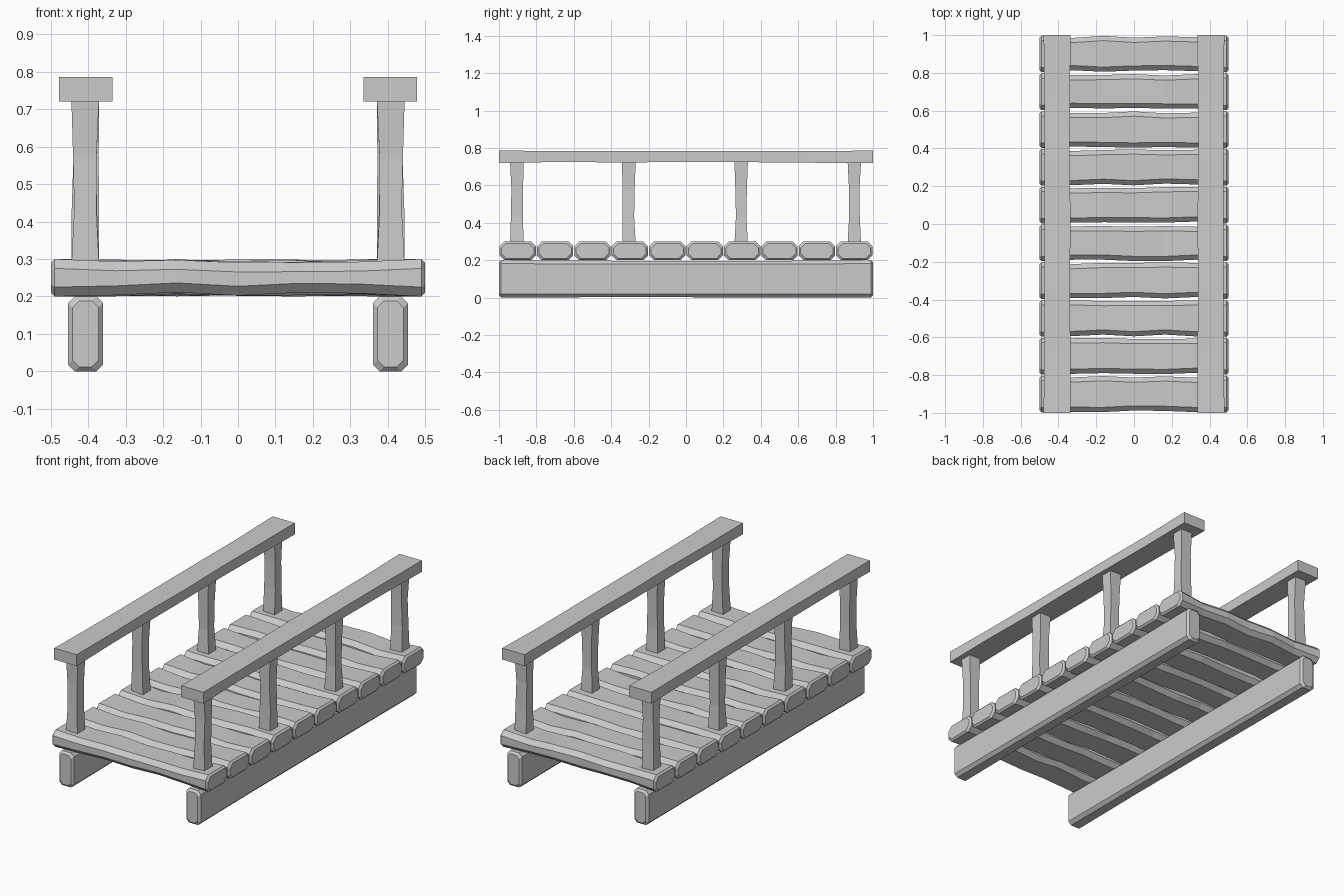
import bpy, bmesh, random
from mathutils import Vector

if "Cube" in bpy.data.objects:
    bpy.data.objects.remove(bpy.data.objects["Cube"])

random.seed(4)


def timber(name, centre, size, axis, stations, chamfer=0.0, end=0.0, wob=0.0, mirror=False):
    """Loft a rough-hewn timber along an axis, with an optionally chamfered section."""
    n = axis                      # long axis index
    u, v = [i for i in range(3) if i != n]
    L, a, b = size[n] / 2, size[u] / 2, size[v] / 2
    c = chamfer
    if c:
        sec = [(-a, -b + c), (-a + c, -b), (a - c, -b), (a, -b + c),
               (a, b - c), (a - c, b), (-a + c, b), (-a, b - c)]
    else:
        sec = [(-a, -b), (a, -b), (a, b), (-a, b)]
    ts = [-1 + 2 * i / (stations - 1) for i in range(stations)]
    rows = [(t * (L - end), 1.0, 0.0 if abs(t) == 1 else wob) for t in ts]
    if end:
        rows = [(-L, 0, 0)] + rows + [(L, 0, 0)]
    bm = bmesh.new()
    rings = []
    for pos, full, w in rows:
        ring = []
        # Each side is shaved inward by its own amount
        cut = [random.uniform(0, w) for _ in range(4)]
        inset = 0 if full else end
        for p, q in sec:
            p -= (cut[0] + inset) if p > 0 else -(cut[1] + inset)
            q -= (cut[2] + inset) if q > 0 else -(cut[3] + inset)
            co = Vector(centre)
            co[n] += pos
            co[u] += p
            co[v] += q
            ring.append(bm.verts.new(co))
        rings.append(ring)
    k = len(sec)
    for r0, r1 in zip(rings, rings[1:]):
        for i in range(k):
            bm.faces.new((r0[i], r0[(i + 1) % k], r1[(i + 1) % k], r1[i]))
    bm.faces.new(rings[0])
    bm.faces.new(rings[-1])
    bmesh.ops.recalc_face_normals(bm, faces=bm.faces)
    me = bpy.data.meshes.new(name)
    bm.to_mesh(me)
    bm.free()
    ob = bpy.data.objects.new(name, me)
    bpy.context.collection.objects.link(ob)
    if mirror:
        ob.modifiers.new("mirror", 'MIRROR').use_clip = False
    return ob


# Deck planks
for i in range(10):
    timber(f"deck_plank_{i + 1}", (0, -0.9 + 0.2 * i, 0.25), (1.0, 0.194, 0.1),
           0, 7, chamfer=0.025, end=0.01, wob=0.012)

# Long support beams under the deck
timber("support_beam", (0.407, 0, 0.1), (0.094, 2.0, 0.2), 1, 5,
       chamfer=0.018, end=0.012, wob=0.004, mirror=True)

# Handrail posts
for i, y in enumerate((-0.905, -0.305, 0.295, 0.9)):
    timber(f"rail_post_{i + 1}", (0.408, y, 0.507), (0.074, 0.072, 0.445), 2, 4,
           wob=0.009, mirror=True)

# Handrails
timber("handrail", (0.407, 0, 0.753), (0.143, 2.0, 0.066), 1, 7, wob=0.006, mirror=True)
